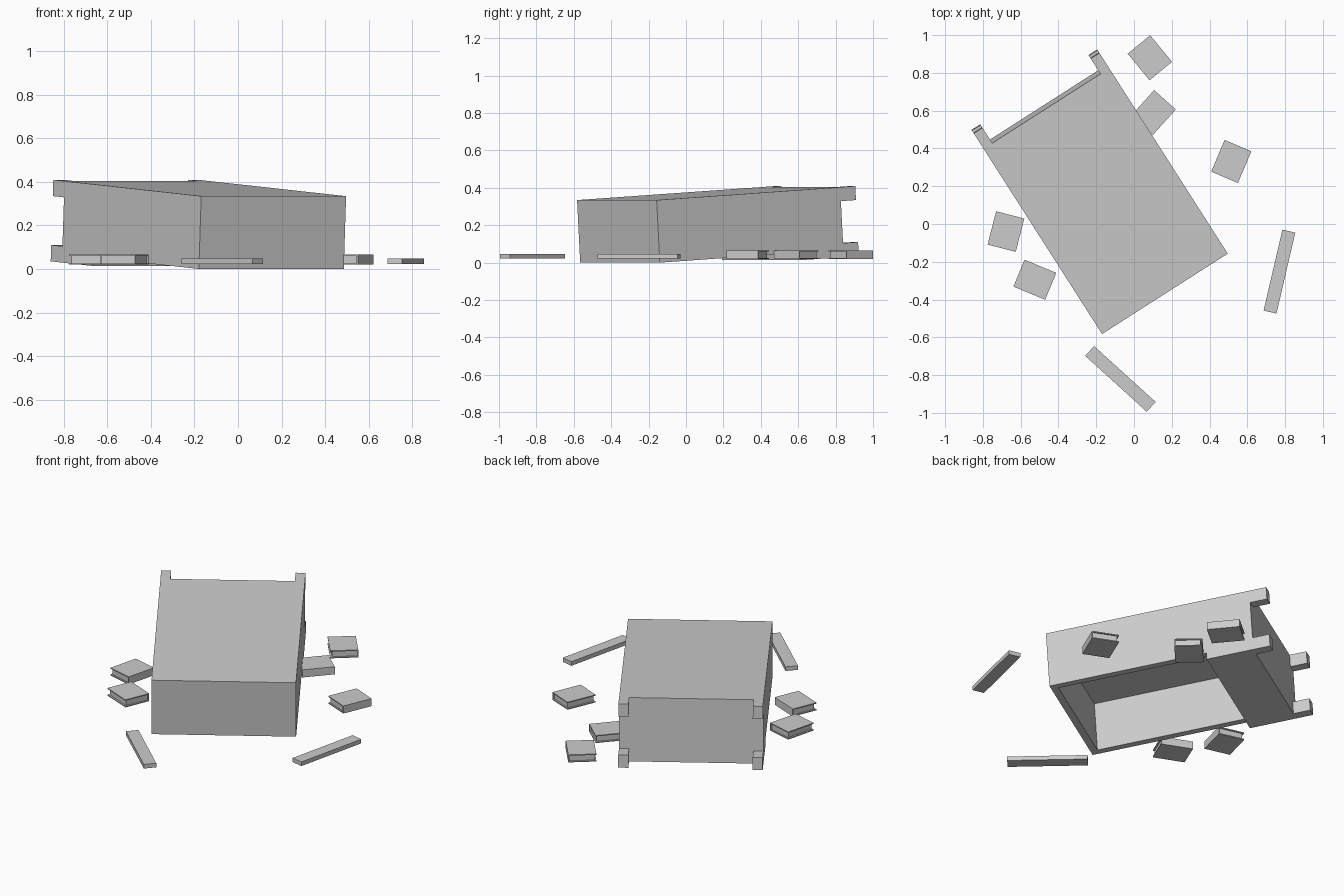
import bpy
from math import radians
from mathutils import Matrix

if "Cube" in bpy.data.objects:
    bpy.data.objects.remove(bpy.data.objects["Cube"])

def box(name, x, y, z, m):
    """Box from (min, max) ranges, placed by matrix m."""
    vs = [m @ Matrix.Translation((a, b, c)).translation for a in x for b in y for c in z]
    fs = [(0, 1, 3, 2), (4, 6, 7, 5), (0, 4, 5, 1), (2, 3, 7, 6), (0, 2, 6, 4), (1, 5, 7, 3)]
    me = bpy.data.meshes.new(name)
    me.from_pydata([tuple(v) for v in vs], [], fs)
    ob = bpy.data.objects.new(name, me)
    bpy.context.collection.objects.link(ob)
    return ob

def place(x, y, z, angle):
    return Matrix.Translation((x, y, z)) @ Matrix.Rotation(radians(angle), 4, 'Z')

# Toppled bookcase: local x = width, y = head to feet, z = front (down) to back (up)
W, D, T = 0.395, 0.335, 0.04
BASE, END, FOOT, STEP = 0.90, 1.167, 1.263, 0.04
case = place(0.153, -0.353, 0, 32.6) @ Matrix.Rotation(radians(3.4), 4, 'X')
box("case_top", (-W, W), (0, T), (0, D), case)
box("case_back", (-W + T, W - T), (T, BASE), (D - T, D), case)
box("case_base", (-W, W), (BASE, END), (-STEP, D), case)
for side, s in (("left", -1), ("right", 1)):
    box("case_side_" + side, sorted((s * W, s * (W - T))), (T, BASE), (0, D), case)
    fx = sorted((s * W, s * (W - 0.055)))
    box("front_foot_" + side, fx, (END, FOOT), (-STEP, -STEP + 0.075), case)
    box("back_foot_" + side, fx, (END, FOOT), (D - 0.075, D), case)

# Fallen shelf planks
for i, (x, y, a) in enumerate([(-0.072, -0.82, -42.2), (0.77, -0.252, 76.9)]):
    box(f"plank_{i + 1}", (-0.22, 0.22), (-0.035, 0.035), (0.022, 0.047), place(x, y, 0, a))

# Scattered books: spine on local +x, pages inset between two covers
books = [(0.084, 0.88, 39.5), (0.103, 0.59, -42), (0.515, 0.331, -23),
         (-0.678, -0.04, -14.5), (-0.525, -0.295, 67.5)]
hx, hy, c, h = 0.077, 0.091, 0.006, 0.046
for i, (x, y, a) in enumerate(books):
    m = place(x, y, 0.02, a)
    box(f"book_{i + 1}_lower_cover", (-hx, hx), (-hy, hy), (0, c), m)
    box(f"book_{i + 1}_upper_cover", (-hx, hx), (-hy, hy), (h - c, h), m)
    box(f"book_{i + 1}_spine", (hx - c, hx), (-hy, hy), (c, h - c), m)
    box(f"book_{i + 1}_pages", (-hx + 0.01, hx - c), (-hy + 0.008, hy - 0.008), (c, h - c), m)
